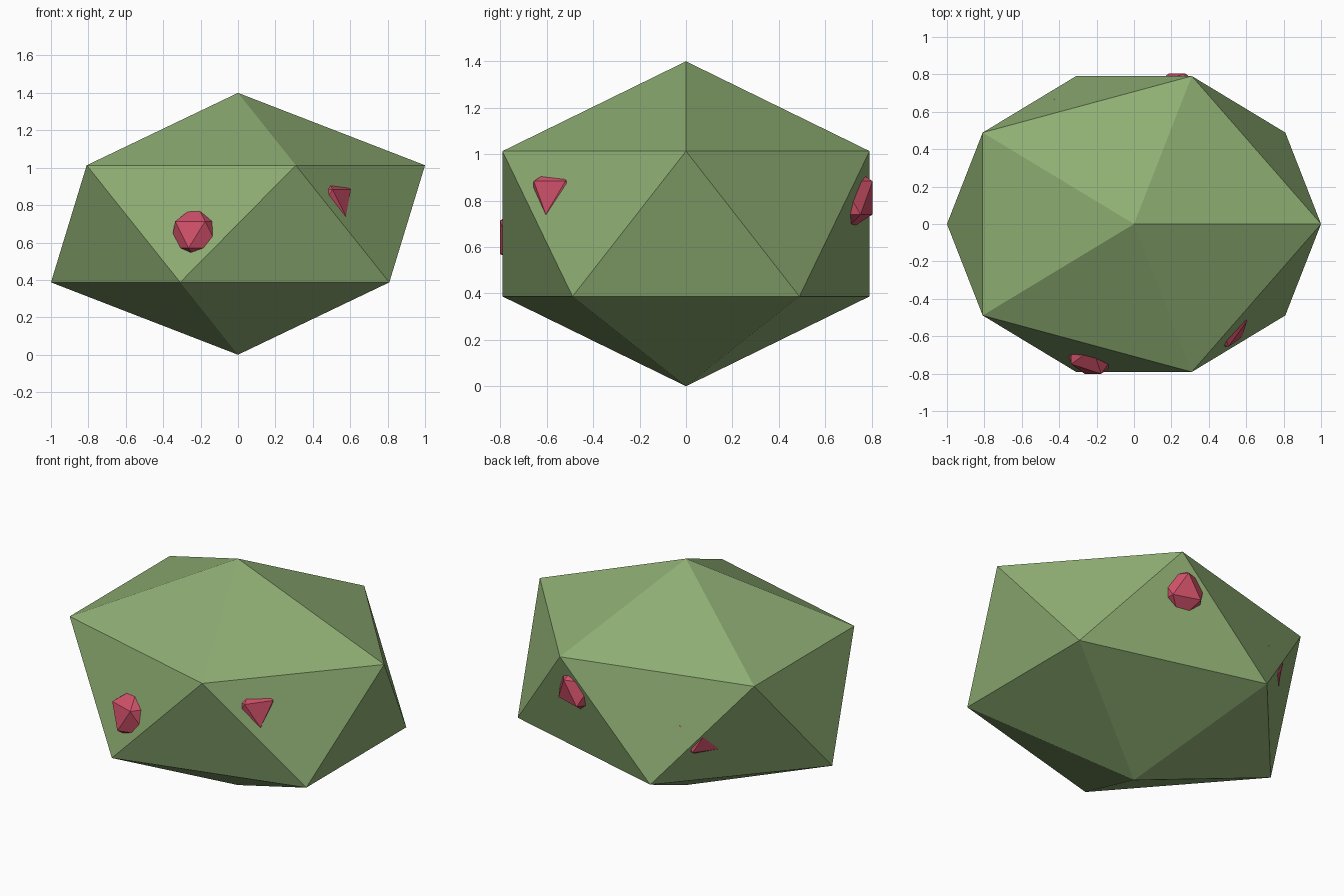
import bpy

if "Cube" in bpy.data.objects:
    bpy.data.objects.remove(bpy.data.objects["Cube"])

def material(name, rgb):
    m = bpy.data.materials.new(name)
    m.diffuse_color = (*rgb, 1)
    m.use_nodes = True
    m.node_tree.nodes["Principled BSDF"].inputs["Base Color"].default_value = m.diffuse_color
    return m

def faceted_stone(name, location, scale, mat):
    bpy.ops.mesh.primitive_ico_sphere_add(subdivisions=1, radius=1, location=location)
    o = bpy.context.object
    o.name = name
    o.scale = scale
    bpy.ops.object.transform_apply(location=False, rotation=False, scale=True)
    o.data.materials.append(mat)
    return o

green = material("leaf_green", (0.27, 0.42, 0.17))
red = material("berry_red", (0.62, 0.08, 0.14))

# Squashed low-poly bush
faceted_stone("bush", (0, 0, 0.7), (1.118, 0.93, 0.7), green)

# Berries sunk into the bush sides
berries = [(-0.22, -0.665, 0.642), (0.461, -0.52, 0.812),
           (0.23, 0.668, 0.812), (-0.468, 0.532, 0.663)]
for i, p in enumerate(berries):
    faceted_stone(f"berry_{i + 1}", p, (0.16, 0.16, 0.16), red)
